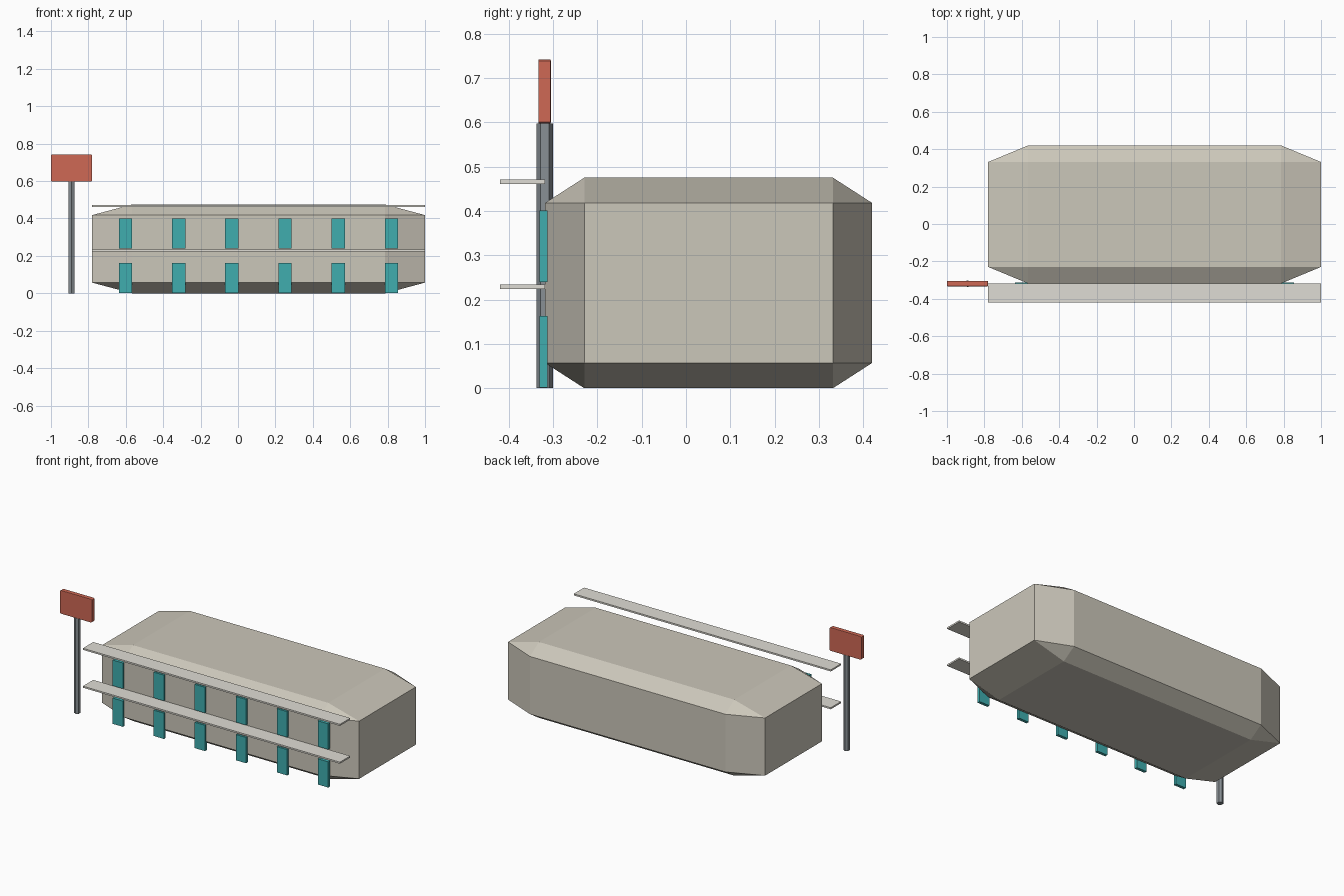
import bpy

if "Cube" in bpy.data.objects:
    bpy.data.objects.remove(bpy.data.objects["Cube"])


def material(name, rgb):
    m = bpy.data.materials.new(name)
    m.diffuse_color = (*rgb, 1)
    m.use_nodes = True
    m.node_tree.nodes["Principled BSDF"].inputs["Base Color"].default_value = m.diffuse_color
    return m


stone = material("stone", (0.60, 0.57, 0.49))
trim = material("trim", (0.74, 0.72, 0.66))
glass = material("glass", (0.05, 0.42, 0.43))
steel = material("steel", (0.25, 0.28, 0.30))
red = material("red", (0.62, 0.14, 0.09))


def box(name, x, y, z, mat, bevel=0):
    """Box from (min, max) ranges; bevel is a fraction of each side."""
    bpy.ops.mesh.primitive_cube_add(size=1)
    o = bpy.context.object
    o.name = name
    o.location = [(a + b) / 2 for a, b in (x, y, z)]
    o.scale = [b - a for a, b in (x, y, z)]
    o.data.materials.append(mat)
    if bevel:
        mod = o.modifiers.new("chamfer", "BEVEL")
        mod.width = bevel
        mod.segments = 1
    return o


# Main building block with stretched chamfers
box("building_body", (-0.78, 1.0), (-0.318, 0.42), (0, 0.475), stone, 0.12)

# Two floors: a row of windows with a walkway ledge above each
for floor, (z0, z1, ledge) in enumerate([(0.002, 0.163, 0.229), (0.24, 0.401, 0.466)]):
    for i in range(6):
        cx = -0.602 + 0.2845 * i
        box(f"window_{floor}_{i}", (cx - 0.0355, cx + 0.0355),
            (-0.33, -0.312), (z0, z1), glass)
    box(f"ledge_{floor}", (-0.78, 1.0), (-0.42, -0.318),
        (ledge - 0.005, ledge + 0.005), trim)

# Sign post and board
bpy.ops.mesh.primitive_cylinder_add(vertices=6, radius=0.0187, depth=0.597,
                                    location=(-0.89, -0.319, 0.2985))
post = bpy.context.object
post.name = "sign_post"
post.data.materials.append(steel)
box("sign_board", (-1.0, -0.78), (-0.333, -0.305), (0.597, 0.742), red, 0.025)
